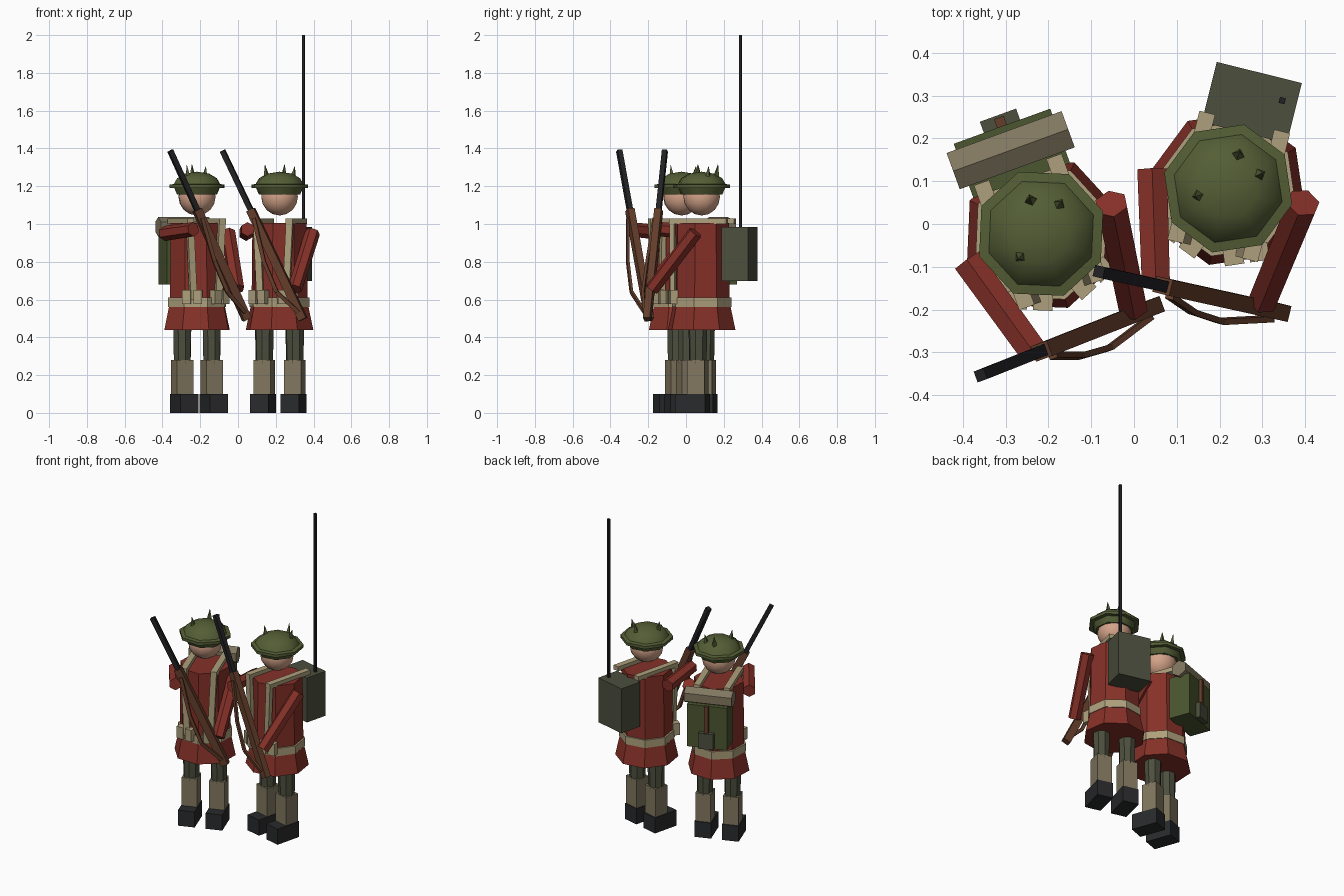
import bpy, bmesh, math
from mathutils import Matrix, Vector

if "Cube" in bpy.data.objects:
    bpy.data.objects.remove(bpy.data.objects["Cube"])

PI = math.pi


def material(name, r, g, b):
    m = bpy.data.materials.new(name)
    m.diffuse_color = (r, g, b, 1)
    m.use_nodes = True
    m.node_tree.nodes["Principled BSDF"].inputs["Base Color"].default_value = m.diffuse_color
    return m


RED = material("tunic red", .235, .03, .021)
SKIN = material("skin", .66, .37, .25)
HELMET = material("helmet green", .088, .112, .036)
WEB = material("webbing khaki", .42, .35, .2)
TAN = material("canvas tan", .22, .185, .115)
OLIVE = material("grey olive", .072, .077, .048)
BLACK = material("boot black", .022, .023, .025)
WOOD = material("wood brown", .125, .047, .024)
PACK = material("pack green", .07, .092, .028)
METAL = material("gun metal", .015, .015, .018)

place = Matrix()   # transform of the soldier being built
prefix = ""


def finish(bm, name, mat, smooth=None):
    bmesh.ops.recalc_face_normals(bm, faces=bm.faces)
    bm.transform(place)
    me = bpy.data.meshes.new(prefix + name)
    bm.to_mesh(me)
    bm.free()
    me.materials.append(mat)
    ob = bpy.data.objects.new(prefix + name, me)
    bpy.context.collection.objects.link(ob)
    if smooth:
        bpy.ops.object.select_all(action='DESELECT')
        ob.select_set(True)
        bpy.context.view_layer.objects.active = ob
        bpy.ops.object.shade_smooth_by_angle(angle=math.radians(smooth))
    return ob


def box(name, centre, size, mat, turn=0):
    bm = bmesh.new()
    bmesh.ops.create_cube(bm, size=1, matrix=Matrix.Translation(centre)
                          @ Matrix.Rotation(turn, 4, 'Z') @ Matrix.Diagonal((*size, 1)))
    finish(bm, name, mat)


def rod(name, a, b, r1, r2, sides, mat, turn=0):
    """Prism or cone between two points."""
    a, b = Vector(a), Vector(b)
    d = b - a
    m = (Matrix.Translation((a + b) / 2) @ d.to_track_quat('Z', 'Y').to_matrix().to_4x4()
         @ Matrix.Rotation(turn, 4, 'Z'))
    bm = bmesh.new()
    bmesh.ops.create_cone(bm, cap_ends=True, segments=sides, radius1=r1, radius2=r2,
                          depth=d.length, matrix=m)
    finish(bm, name, mat)


def bar(name, a, b, w, t, mat):
    """Rectangular bar between two points: w in the local x-z plane, t front to back."""
    a, b = Vector(a), Vector(b)
    z = (b - a).normalized()
    x = Vector((0, 1, 0)).cross(z).normalized()
    y = z.cross(x)
    rot = Matrix((x, y, z)).transposed().to_4x4()
    bm = bmesh.new()
    bmesh.ops.create_cube(bm, size=1, matrix=Matrix.Translation((a + b) / 2) @ rot
                          @ Matrix.Diagonal((w, t, (b - a).length, 1)))
    finish(bm, name, mat)


def lathe(name, profile, sides, mat, smooth=None):
    """Turn (radius, z) points around the soldier's upright axis."""
    bm = bmesh.new()
    rings = []
    for r, z in profile:
        if r == 0:
            rings.append([bm.verts.new((0, 0, z))] * sides)
        else:
            rings.append([bm.verts.new((r * math.cos(2 * PI * i / sides),
                                        r * math.sin(2 * PI * i / sides), z))
                          for i in range(sides)])
    for lo, hi in zip(rings, rings[1:]):
        for i in range(sides):
            j = (i + 1) % sides
            bm.faces.new(list(dict.fromkeys((lo[i], lo[j], hi[j], hi[i]))))
    finish(bm, name, mat, smooth)


def soldier():
    # legs, gaiters and boots
    for s, side in ((-1, "right"), (1, "left")):
        x = s * .083
        rod(side + "_trouser_leg", (x, 0, .26), (x, 0, .5), .047, .052, 8, OLIVE)
        box(side + "_gaiter", (x, 0, .185), (.093, .093, .19), TAN)
        box(side + "_boot", (x, -.03, .05), (.1, .165, .1), BLACK)

    # tunic: body, belt and flared skirt
    lathe("tunic_body", [(0, .56), (.153, .56), (.148, 1.005), (0, 1.005)], 8, RED)
    lathe("belt", [(0, .56), (.163, .56), (.163, .61), (0, .61)], 8, WEB)
    lathe("tunic_skirt", [(0, .44), (.184, .44), (.156, .57), (0, .57)], 8, RED)

    # straps over the shoulders and pouches on the belt
    for s, side in ((-1, "right"), (1, "left")):
        box(side + "_shoulder_strap", (s * .09, .005, 1.015), (.038, .31, .028), WEB)
        bar(side + "_chest_strap", (s * .07, -.137, .6), (s * .09, -.137, 1.02), .036, .025, WEB)
        box(side + "_inner_pouch", (s * .05, -.15, .613), (.046, .042, .075), WEB, s * PI / 8)
        box(side + "_outer_pouch", (s * .105, -.127, .613), (.046, .042, .075), WEB, s * PI / 8)

    # arms: one hand high on the stock, one low at the butt
    rod("right_arm", (-.183, 0, .95), (-.112, -.25, .972), .04, .038, 6, RED)
    rod("left_arm", (.178, .01, .955), (.142, -.235, .655), .04, .038, 6, RED)

    # head
    bm = bmesh.new()
    bmesh.ops.create_uvsphere(bm, u_segments=12, v_segments=8, radius=.1,
                              matrix=Matrix.Translation((0, 0, 1.145)))
    finish(bm, "head", SKIN, 60)

    # brimmed helmet with foliage tufts
    lathe("helmet", [(0, 1.16), (.112, 1.155), (.128, 1.19), (.154, 1.19), (.154, 1.208),
                     (.13, 1.212), (.112, 1.242), (.07, 1.266), (0, 1.277)], 8, HELMET, 50)
    for i, (x, y, top) in enumerate(((.004, .082, 1.315), (.063, .05, 1.305),
                                     (-.064, -.033, 1.312))):
        rod("helmet_tuft_%d" % i, (x * .95, y * .95, 1.235), (x * 1.1, y * 1.1, top),
            .02, .001, 4, HELMET)

    # rifle held across the body
    butt, tip = Vector((.19, -.25, .495)), Vector((-.246, -.262, 1.388))
    at = lambda t: butt.lerp(tip, t)
    bar("rifle_stock", at(0), at(.65), .045, .038, WOOD)
    bar("rifle_barrel", at(.63), at(1), .027, .027, METAL)
    sling = [at(.6) + Vector((0, -.02, 0)), Vector((-.01, -.3, .8)),
             Vector((.06, -.305, .64)), at(.04) + Vector((0, -.02, 0))]
    for i, (a, b) in enumerate(zip(sling, sling[1:])):
        bar("rifle_sling_%d" % i, a, b, .02, .014, WOOD)


# left soldier with pack, bedroll and spade
prefix = "pack_soldier_"
place = Matrix.Translation((-.217, -.023, 0)) @ Matrix.Rotation(math.radians(20), 4, 'Z')
soldier()
box("pack", (0, .2, .815), (.24, .135, .27), PACK)
rod("bedroll", (-.143, .208, .985), (.143, .208, .985), .052, .052, 6, TAN)
bar("spade_handle", (0, .278, .75), (0, .278, .955), .024, .022, WOOD)
box("spade_blade", (0, .28, .735), (.09, .03, .1), OLIVE)

# right soldier with radio and tall aerial
prefix = "radio_soldier_"
place = Matrix.Translation((.22, .083, 0)) @ Matrix.Rotation(math.radians(-14), 4, 'Z')
soldier()
box("radio", (.005, .208, .842), (.205, .145, .285), OLIVE)
rod("radio_aerial", (.073, .23, .97), (.073, .23, 2), .01, .01, 4, METAL, PI / 4)
